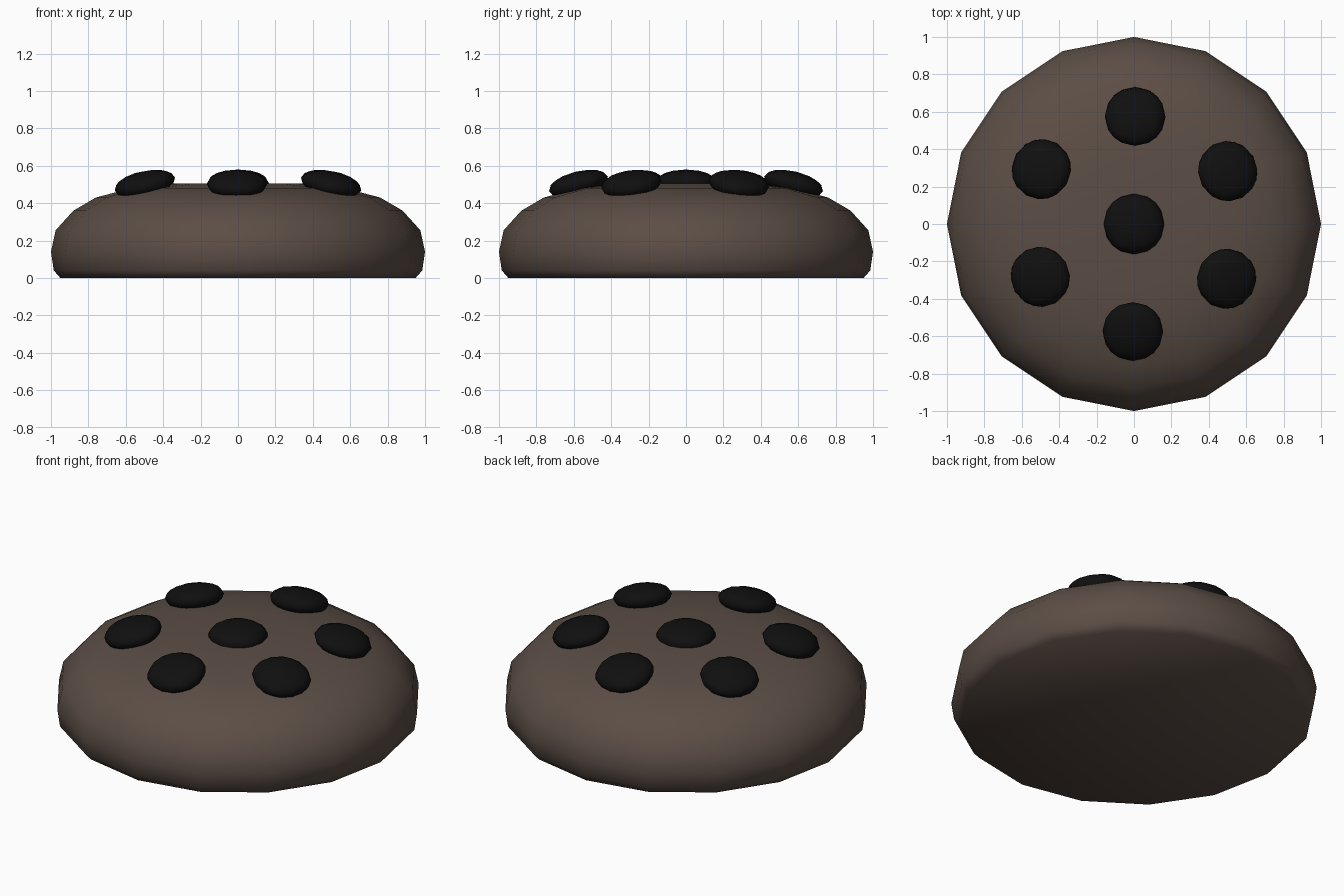
import bpy, bmesh, math
from mathutils import Matrix, Vector

cube = bpy.data.objects.get("Cube")
if cube:
    bpy.data.objects.remove(cube, do_unlink=True)


def material(name, colour):
    mat = bpy.data.materials.new(name)
    mat.use_nodes = True
    mat.diffuse_color = colour
    mat.node_tree.nodes["Principled BSDF"].inputs["Base Color"].default_value = colour
    return mat


def finish(name, bm, mat):
    bmesh.ops.recalc_face_normals(bm, faces=bm.faces)
    for face in bm.faces:
        face.smooth = True
    mesh = bpy.data.meshes.new(name)
    bm.to_mesh(mesh)
    bm.free()
    mesh.materials.append(mat)
    obj = bpy.data.objects.new(name, mesh)
    bpy.context.collection.objects.link(obj)
    return obj


dough = material("brown dough", (0.105, 0.075, 0.06, 1))
chocolate = material("dark chocolate", (0.005, 0.005, 0.005, 1))

# Cookie: a sixteen-sided turned profile, flat underneath
profile = [(0, 0), (0.95, 0), (0.985, 0.04), (1, 0.14), (0.975, 0.255), (0.88, 0.36),
           (0.76, 0.43), (0.57, 0.48), (0.34, 0.505), (0, 0.505)]
bm = bmesh.new()
points = [bm.verts.new((r, 0, z)) for r, z in profile]
edges = [bm.edges.new(pair) for pair in zip(points, points[1:])]
bmesh.ops.spin(bm, geom=points + edges, cent=(0, 0, 0), axis=(0, 0, 1),
               angle=math.tau, steps=16, use_duplicate=False)
bmesh.ops.remove_doubles(bm, verts=bm.verts, dist=0.0005)
finish("cookie", bm, dough)


# Chips: rounded cubes, flattened and tipped to follow the cookie's top
def chip(name, place, tilt, turn):
    bm = bmesh.new()
    bmesh.ops.create_cube(bm, size=2)
    bmesh.ops.subdivide_edges(bm, edges=bm.edges, cuts=3, use_grid_fill=True)
    for v in bm.verts:
        p = v.co.normalized()
        v.co = Vector((p.x * 0.162, p.y * 0.162, p.z * 0.068))
    bm.transform(Matrix.Translation(place) @ Matrix.Rotation(turn, 4, "Z")
                 @ Matrix.Rotation(tilt, 4, "Y"))
    finish(name, bm, chocolate)


chip("centre_chip", (0, 0, 0.512), 0, 0)
for i in range(6):
    a = math.radians(29.4 + 60 * i)
    chip(f"ring_chip_{i + 1}", (0.575 * math.cos(a), 0.575 * math.sin(a), 0.502),
         math.radians(14), a)
